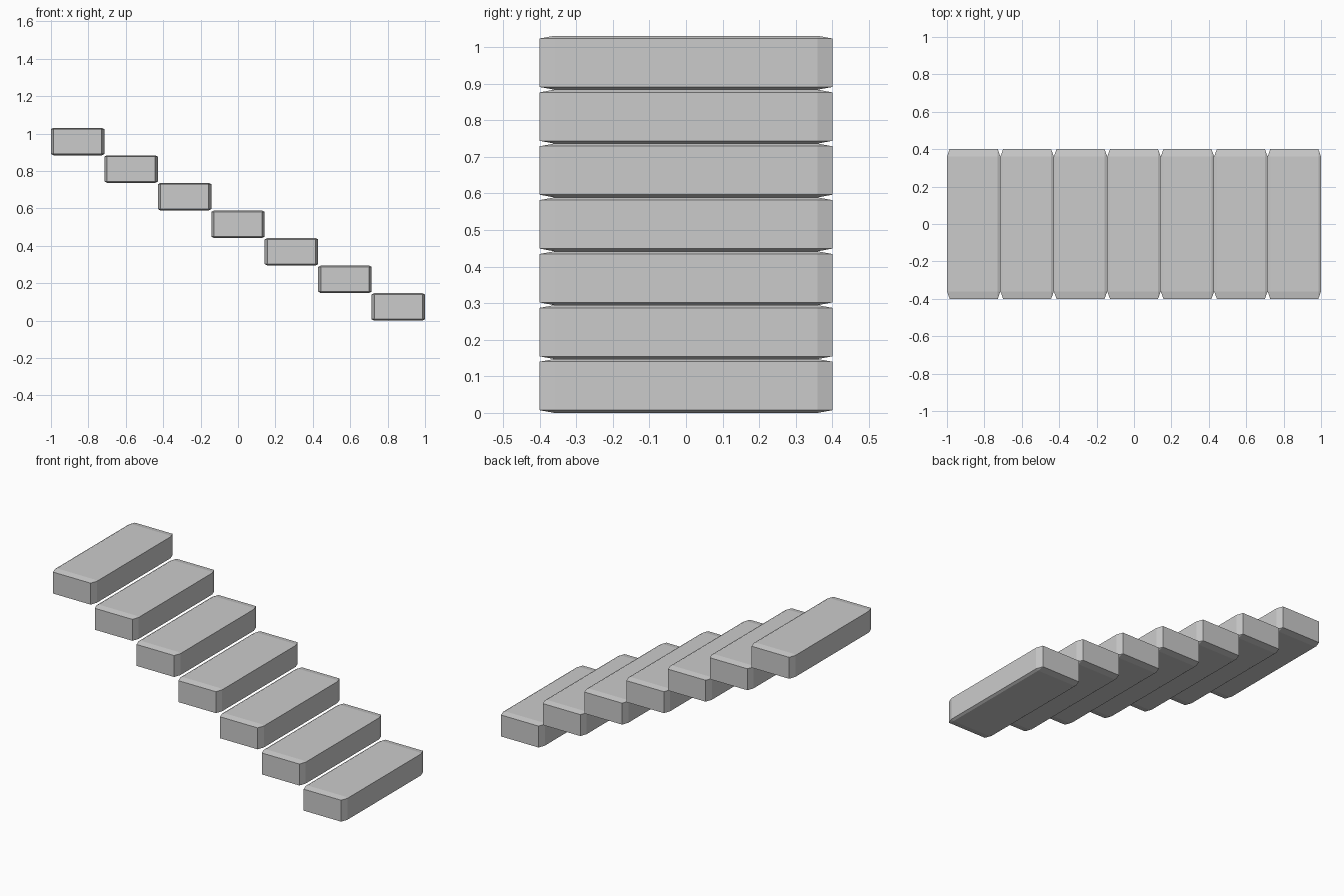
import bpy
import bmesh
from mathutils import Matrix, Vector

if "Cube" in bpy.data.objects:
    bpy.data.objects.remove(bpy.data.objects["Cube"])

COUNT = 7
RUN, DEPTH, RISE = 2 / COUNT, 0.8, 0.1473
BEVEL = 0.05  # fraction of each block dimension


def block_mesh():
    """Chamfered unit cube stretched to the tread size, so chamfers stretch too."""
    bm = bmesh.new()
    bmesh.ops.create_cube(bm, size=1)
    bmesh.ops.bevel(bm, geom=bm.edges[:], offset=BEVEL, segments=1,
                    affect='EDGES', profile=0.5)
    bmesh.ops.transform(bm, verts=bm.verts,
                        matrix=Matrix.Diagonal(Vector((RUN, DEPTH, RISE, 1))))
    mesh = bpy.data.meshes.new("step_block")
    bm.to_mesh(mesh)
    bm.free()
    return mesh


# Staircase: identical blocks climbing towards -x, lowest one on the right
mesh = block_mesh()
for i in range(COUNT):
    step = bpy.data.objects.new(f"step_{i + 1}", mesh)
    step.location = (1 - RUN * (i + 0.5), 0, RISE * (i + 0.5))
    bpy.context.collection.objects.link(step)
